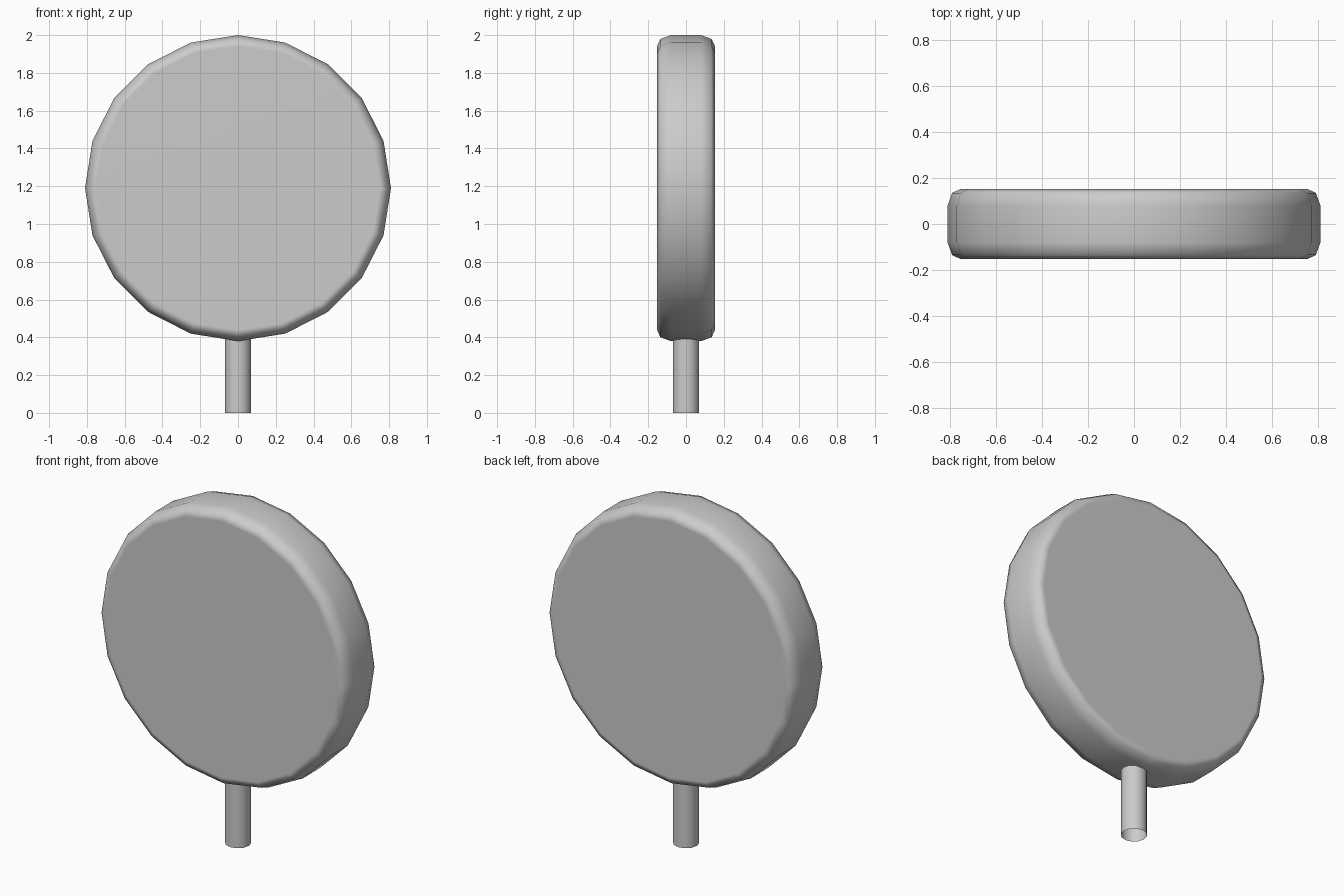
import bpy, bmesh
from math import sin, cos, pi

if "Cube" in bpy.data.objects:
    bpy.data.objects.remove(bpy.data.objects["Cube"])


def make_object(name, bm, angle):
    bmesh.ops.recalc_face_normals(bm, faces=bm.faces)
    mesh = bpy.data.meshes.new(name)
    bm.to_mesh(mesh)
    bm.free()
    obj = bpy.data.objects.new(name, mesh)
    bpy.context.collection.objects.link(obj)
    bpy.ops.object.select_all(action='DESELECT')
    obj.select_set(True)
    bpy.context.view_layer.objects.active = obj
    bpy.ops.object.shade_smooth_by_angle(angle=angle)
    return obj


def bridge(bm, a, b):
    n = len(a)
    for i in range(n):
        j = (i + 1) % n
        bm.faces.new((a[i], a[j], b[j], b[i]))


# Round disc: 20 sides, rounded rim, flat front and back
SIDES, CENTRE_Z = 20, 1.19
half = [(0.752, 0.153), (0.79, 0.135), (0.81, 0.08)]
profile = [(r, -y) for r, y in half] + [(r, y) for r, y in reversed(half)]
bm = bmesh.new()
rings = [[bm.verts.new((r * sin(2 * pi * i / SIDES), y,
                        CENTRE_Z + r * cos(2 * pi * i / SIDES)))
          for i in range(SIDES)] for r, y in profile]
for a, b in zip(rings, rings[1:]):
    bridge(bm, a, b)
bm.faces.new(rings[0])
bm.faces.new(rings[-1])
disc = make_object("disc", bm, pi / 3)
weighted = disc.modifiers.new("Weighted normals", 'WEIGHTED_NORMAL')
weighted.keep_sharp = True

# Stem: open tube reaching into the disc
bm = bmesh.new()
bmesh.ops.create_cone(bm, cap_ends=False, segments=12,
                      radius1=0.07, radius2=0.07, depth=0.42)
bmesh.ops.translate(bm, verts=bm.verts, vec=(0, 0, 0.21))
make_object("stem", bm, pi / 3)
